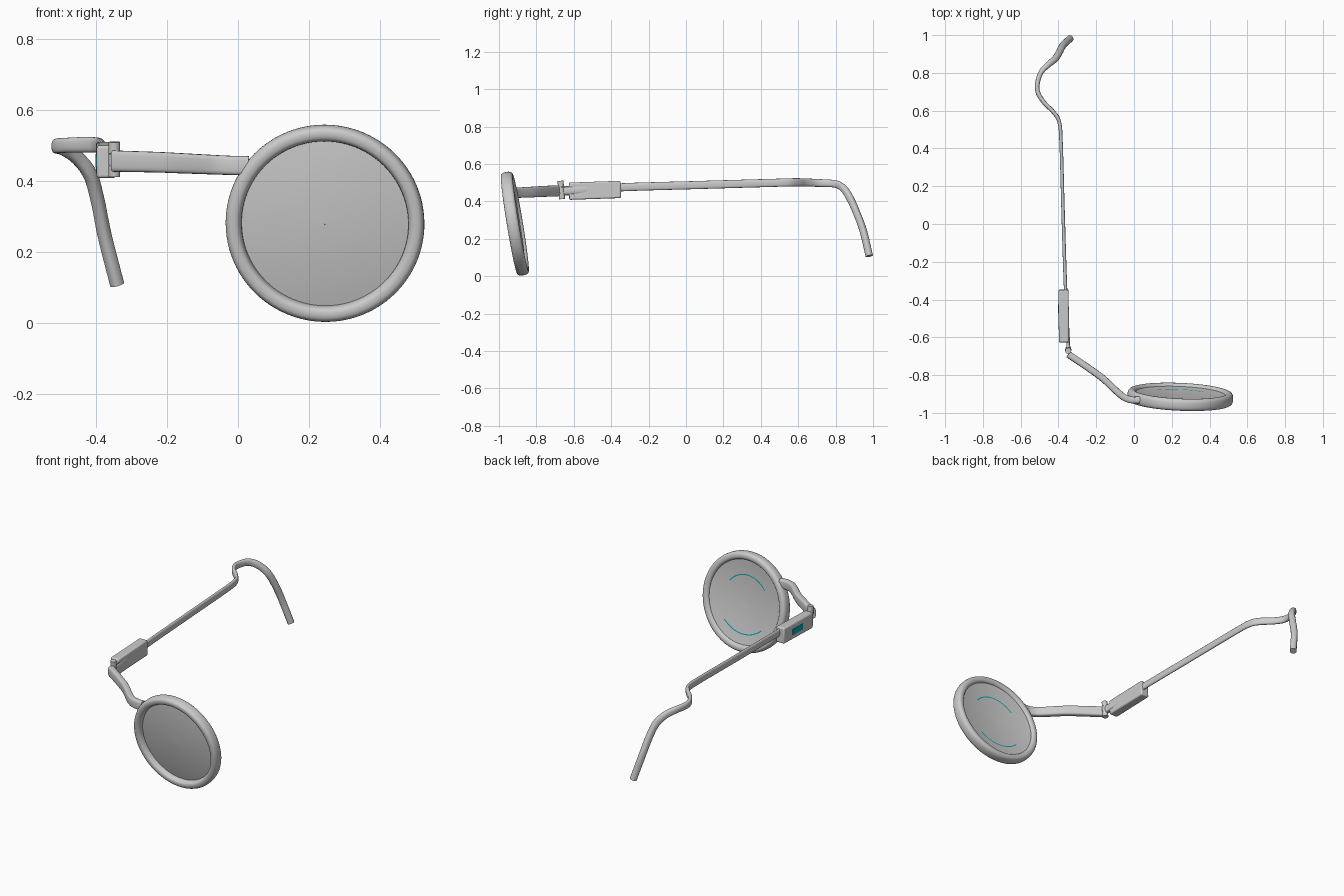
import bpy, math
from mathutils import Vector, Matrix

if "Cube" in bpy.data.objects:
    bpy.data.objects.remove(bpy.data.objects["Cube"])


def make(name, verts, faces, angle=35):
    me = bpy.data.meshes.new(name)
    me.from_pydata([tuple(v) for v in verts], [], faces)
    me.update()
    ob = bpy.data.objects.new(name, me)
    bpy.context.collection.objects.link(ob)
    bpy.ops.object.select_all(action='DESELECT')
    ob.select_set(True)
    bpy.context.view_layer.objects.active = ob
    bpy.ops.object.mode_set(mode='EDIT')
    bpy.ops.mesh.select_all(action='SELECT')
    bpy.ops.mesh.normals_make_consistent(inside=False)
    bpy.ops.object.mode_set(mode='OBJECT')
    bpy.ops.object.shade_smooth_by_angle(angle=math.radians(angle))
    return ob


def superellipse(w, h, p, n):
    out = []
    for i in range(n):
        a = 2 * math.pi * i / n
        c, s = math.cos(a), math.sin(a)
        out.append((math.copysign(abs(c) ** (2 / p), c) * w / 2,
                    math.copysign(abs(s) ** (2 / p), s) * h / 2))
    return out


def lathe(name, profile, seg=96):
    # closed profile of (radius, y) turned around the local y axis
    n = len(profile)
    verts = [(r * math.cos(2 * math.pi * i / seg), y, r * math.sin(2 * math.pi * i / seg))
             for i in range(seg) for r, y in profile]
    faces = [(i * n + j, i * n + (j + 1) % n, (i + 1) % seg * n + (j + 1) % n, (i + 1) % seg * n + j)
             for i in range(seg) for j in range(n)]
    return make(name, verts, faces)


def sweep(name, keys, p=3, n=20, steps=6):
    # keys are (x, y, z, width, height); smooth path, section kept upright
    k = [Vector(q) for q in keys]
    k = [2 * k[0] - k[1]] + k + [2 * k[-1] - k[-2]]
    pts = []
    for i in range(1, len(k) - 2):
        a, b, c, d = k[i - 1:i + 3]
        for s in range(steps):
            t = s / steps
            pts.append(0.5 * (2 * b + (c - a) * t + (2 * a - 5 * b + 4 * c - d) * t ** 2
                              + (3 * b - a - 3 * c + d) * t ** 3))
    pts.append(k[-2])
    verts, faces, m = [], [], len(pts)
    for i, q in enumerate(pts):
        tan = (Vector(pts[min(i + 1, m - 1)][:3]) - Vector(pts[max(i - 1, 0)][:3])).normalized()
        side = tan.cross(Vector((0, 0, 1))).normalized()
        up = side.cross(tan)
        for u, v in superellipse(q[3], q[4], p, n):
            verts.append(Vector(q[:3]) + side * u + up * v)
    for i in range(m - 1):
        for j in range(n):
            e = (j + 1) % n
            faces.append((i * n + j, i * n + e, (i + 1) * n + e, (i + 1) * n + j))
    faces += [tuple(range(n)), tuple(range((m - 1) * n, m * n))]
    return make(name, verts, faces, 45)


def box(name, loc, size, rot=(0, 0, 0), bevel=0):
    bpy.ops.mesh.primitive_cube_add(size=1, location=loc, rotation=rot)
    ob = bpy.context.object
    ob.name, ob.scale = name, size
    bpy.ops.object.transform_apply(location=False, rotation=False, scale=True)
    if bevel:
        b = ob.modifiers.new("bevel", 'BEVEL')
        b.width, b.segments = bevel, 3
        bpy.ops.object.shade_smooth_by_angle()
    return ob


teal = bpy.data.materials.new("teal")
teal.diffuse_color = (0.0, 0.4, 0.48, 1)
teal.use_nodes = True
teal.node_tree.nodes["Principled BSDF"].inputs["Base Color"].default_value = teal.diffuse_color

# Round rim and slightly domed lens, tilted together
place = (Matrix.Translation((0.245, -0.915, 0.281)) @ Matrix.Rotation(math.radians(-2.5), 4, 'Z')
         @ Matrix.Rotation(math.radians(9.3), 4, 'X'))
rim = lathe("rim", [(0.2575 + u, v) for u, v in superellipse(0.045, 0.064, 2.6, 24)])
rim.matrix_world = place


def dome(r):
    return 0.022 * (r / 0.25) ** 2


radii = [0.001, 0.06, 0.12, 0.18, 0.22, 0.25]
lens = lathe("lens", [(r, dome(r) - 0.02) for r in radii]
             + [(r, dome(r) - 0.003) for r in reversed(radii)])
lens.matrix_world = place

# Two fine plain arcs on the back of the lens
for name, mid, rad, half in (("lens_arc_upper", 90, 0.15, 52), ("lens_arc_lower", 270, 0.18, 44)):
    v, f = [], []
    for i in range(25):
        a = math.radians(mid - half + 2 * half * i / 24)
        for r in (rad - 0.003, rad + 0.003):
            v.append((r * math.cos(a), dome(r) - 0.0015, r * math.sin(a)))
        if i:
            f.append((2 * i - 2, 2 * i - 1, 2 * i + 1, 2 * i))
    arc = make(name, v, f)
    arc.data.materials.append(teal)
    arc.matrix_world = place

# Bent end piece from the rim to the hinge
sweep("end_piece", [(0.03, -0.932, 0.443, 0.036, 0.054), (-0.02, -0.93, 0.444, 0.036, 0.054),
                    (-0.07, -0.905, 0.446, 0.036, 0.055), (-0.16, -0.822, 0.45, 0.036, 0.057),
                    (-0.23, -0.77, 0.453, 0.036, 0.058), (-0.348, -0.69, 0.456, 0.036, 0.06)], p=4)

# Hinge: three stacked knuckles and a leaf
tilt = math.radians(5)
for i in (-1, 0, 1):
    bpy.ops.mesh.primitive_cylinder_add(
        vertices=24, radius=0.016, depth=0.032, rotation=(tilt, 0, 0),
        location=(-0.348, -0.667 - i * 0.033 * math.sin(tilt), 0.461 + i * 0.033))
    bpy.context.object.name = "hinge_knuckle"
    bpy.ops.object.shade_smooth_by_angle()
box("hinge_leaf", (-0.351, -0.64, 0.457), (0.014, 0.06, 0.05))

# Housing box on the temple with its coloured inset panel
lean = (math.radians(2), 0, math.radians(0.5))
box("housing", (-0.372, -0.487, 0.459), (0.054, 0.277, 0.092), lean, 0.008)
panel = box("housing_panel", (-0.398, -0.475, 0.457), (0.006, 0.095, 0.034), lean)
panel.data.materials.append(teal)

# Temple arm with a sideways bow and a dropped ear tip
sweep("temple", [(-0.346, -0.655, 0.455, 0.018, 0.04), (-0.362, -0.35, 0.475, 0.018, 0.043),
                 (-0.375, 0.05, 0.487, 0.018, 0.043), (-0.386, 0.43, 0.498, 0.018, 0.043),
                 (-0.396, 0.54, 0.501, 0.02, 0.043), (-0.426, 0.592, 0.502, 0.022, 0.044),
                 (-0.476, 0.643, 0.501, 0.023, 0.042), (-0.508, 0.695, 0.499, 0.024, 0.042),
                 (-0.511, 0.745, 0.497, 0.025, 0.04), (-0.492, 0.803, 0.492, 0.027, 0.04),
                 (-0.455, 0.843, 0.468, 0.032, 0.04), (-0.417, 0.875, 0.42, 0.036, 0.04),
                 (-0.395, 0.91, 0.345, 0.037, 0.038), (-0.375, 0.947, 0.245, 0.037, 0.038),
                 (-0.34, 0.98, 0.108, 0.037, 0.038)], p=2.5)
